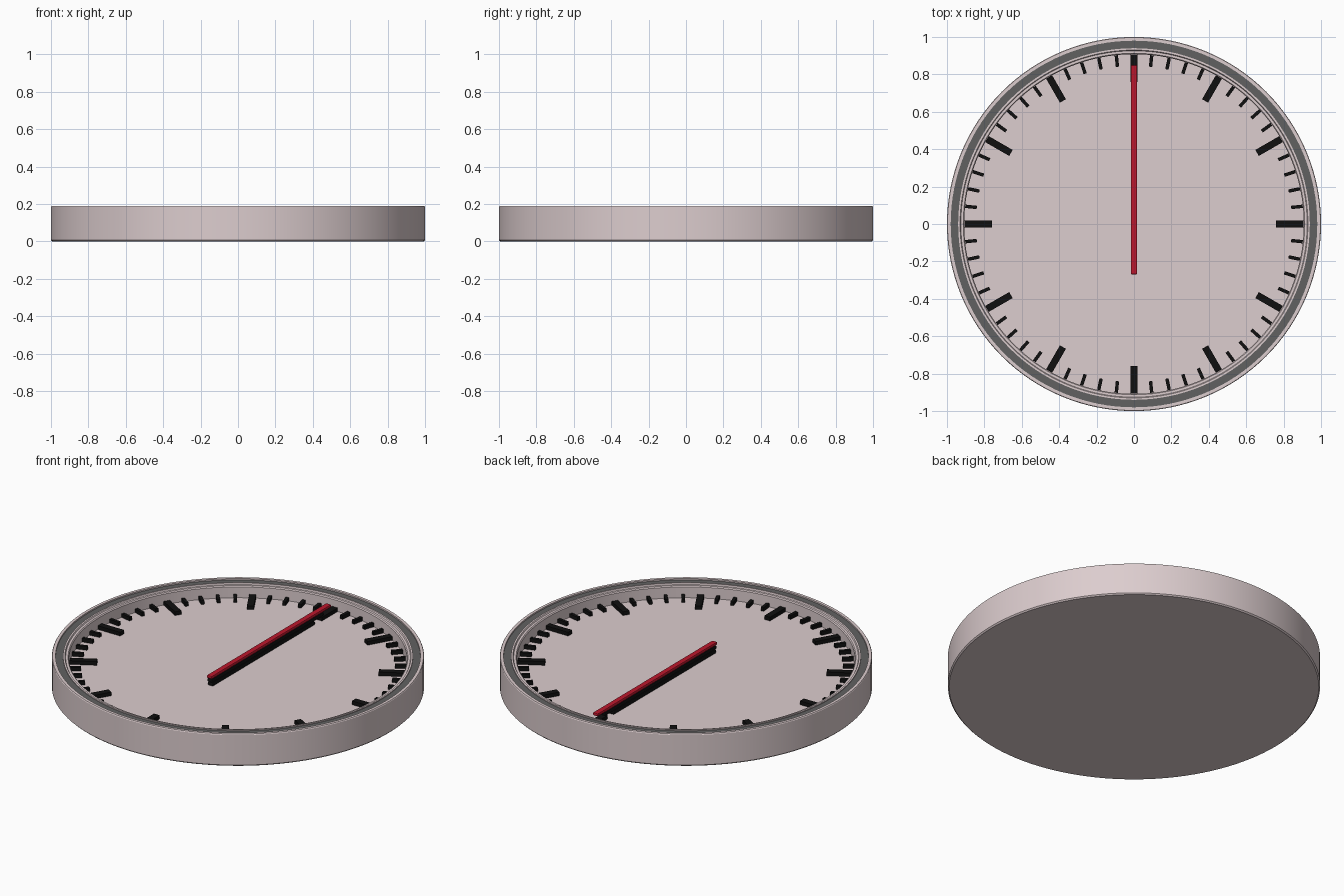
import bpy, bmesh, math
from mathutils import Matrix

if "Cube" in bpy.data.objects:
    bpy.data.objects.remove(bpy.data.objects["Cube"])


def material(name, rgb):
    m = bpy.data.materials.new(name)
    m.diffuse_color = (*rgb, 1)
    m.use_nodes = True
    m.node_tree.nodes["Principled BSDF"].inputs["Base Color"].default_value = m.diffuse_color
    return m


PINK = material("pale_pink", (0.72, 0.61, 0.62))
GREY = material("seal_grey", (0.12, 0.12, 0.12))
BLACK = material("black", (0.005, 0.005, 0.005))
RED = material("red", (0.50, 0.008, 0.025))


def finish(bm, name, mat, smooth=False):
    bmesh.ops.recalc_face_normals(bm, faces=bm.faces)
    mesh = bpy.data.meshes.new(name)
    bm.to_mesh(mesh)
    bm.free()
    mesh.materials.append(mat)
    ob = bpy.data.objects.new(name, mesh)
    bpy.context.collection.objects.link(ob)
    if smooth:
        bpy.ops.object.select_all(action='DESELECT')
        ob.select_set(True)
        bpy.context.view_layer.objects.active = ob
        bpy.ops.object.shade_smooth_by_angle(angle=math.radians(30))
    return ob


def lathe(name, profile, mat, steps=128):
    bm = bmesh.new()
    verts = [bm.verts.new((r, 0, z)) for r, z in profile]
    edges = [bm.edges.new(p) for p in zip(verts, verts[1:])]
    bmesh.ops.spin(bm, geom=verts + edges, cent=(0, 0, 0), axis=(0, 0, 1),
                   angle=math.tau, steps=steps, use_duplicate=False)
    bmesh.ops.remove_doubles(bm, verts=bm.verts, dist=1e-5)
    return finish(bm, name, mat, True)


def add_bar(bm, width, y0, y1, z0, z1, angle=0):
    m = (Matrix.Rotation(angle, 4, 'Z')
         @ Matrix.Translation((0, (y0 + y1) / 2, (z0 + z1) / 2))
         @ Matrix.Diagonal((width, y1 - y0, z1 - z0, 1)))
    bmesh.ops.create_cube(bm, size=1, matrix=m)


def hand(name, width, y0, y1, z0, z1, mat):
    bm = bmesh.new()
    add_bar(bm, width, y0, y1, z0, z1)
    ob = finish(bm, name, mat)
    bev = ob.modifiers.new("soft_edges", 'BEVEL')
    bev.width = 0.006
    bev.segments = 2


# Case: base, outer wall, rim groove, inner lip and recessed dial
FACE = 0.11
lathe("clock_case", [
    (0, 0), (0.993, 0), (1, 0.007), (1, 0.185), (0.997, 0.19), (0.98, 0.19),
    (0.98, 0.172), (0.94, 0.172), (0.94, 0.187), (0.93, 0.187),
    (0.926, 0.18), (0.913, 0.18), (0.908, 0.174), (0.908, FACE), (0, FACE)], PINK)

# Grey seal lying in the rim groove
lathe("rim_seal", [(0.98, 0.172), (0.98, 0.182), (0.94, 0.182), (0.94, 0.172)], GREY)

# Hour and minute marks
for name, width, inner, is_hour in (("hour_marks", 0.037, 0.76, True),
                                    ("minute_marks", 0.018, 0.845, False)):
    bm = bmesh.new()
    for i in range(60):
        if (i % 5 == 0) == is_hour:
            add_bar(bm, width, inner, 0.907, FACE - 0.01, FACE + 0.022, -i * math.tau / 60)
    finish(bm, name, BLACK)

# Hands stacked at twelve o'clock
hand("hour_hand", 0.034, -0.26, 0.70, FACE, 0.132, BLACK)
hand("minute_hand", 0.034, -0.265, 0.78, 0.133, 0.155, BLACK)
hand("second_hand", 0.034, -0.27, 0.85, 0.156, 0.174, RED)
